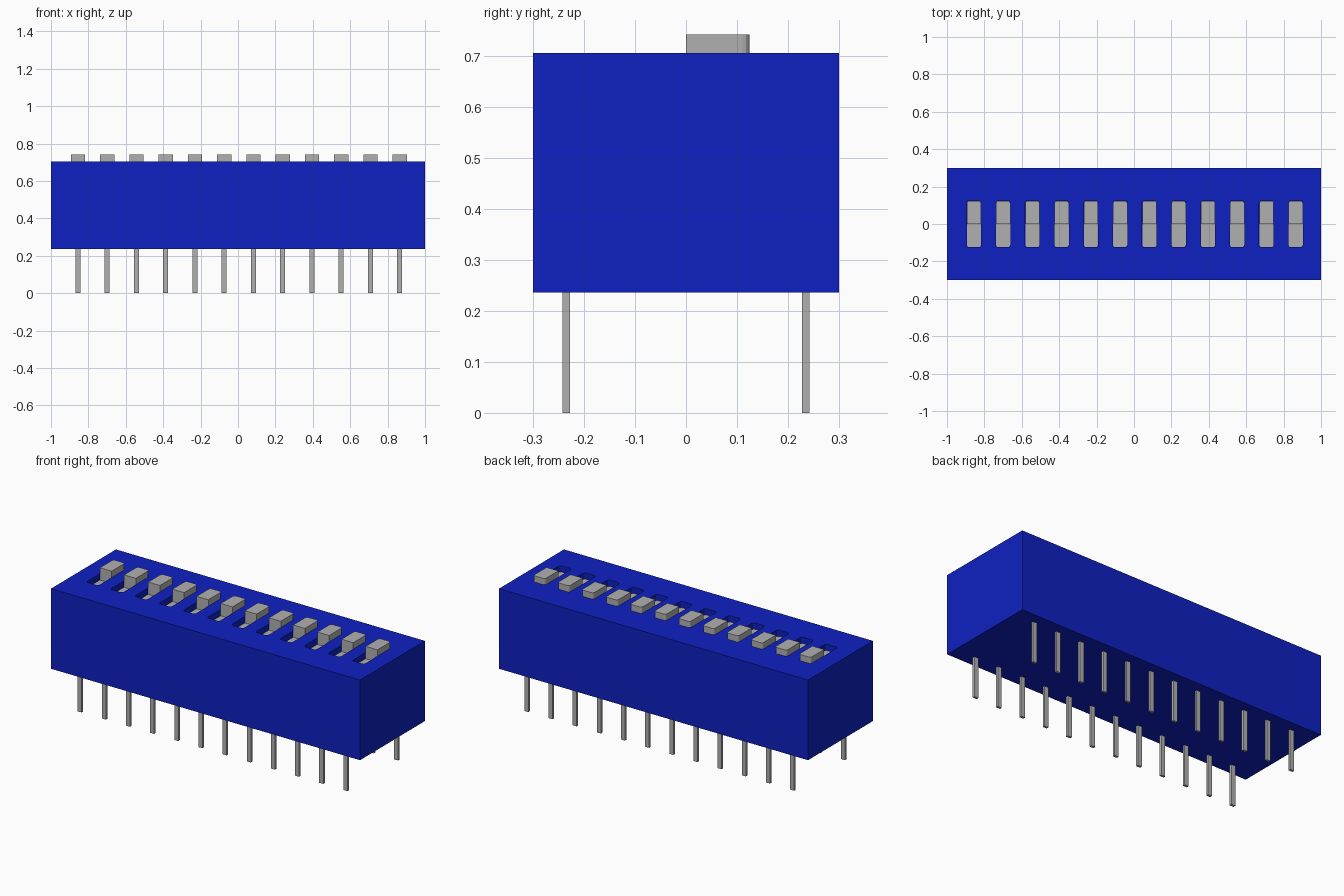
import bpy
import bmesh

if "Cube" in bpy.data.objects:
    bpy.data.objects.remove(bpy.data.objects["Cube"], do_unlink=True)

COUNT = 12
PITCH = 0.1564
FIRST_X = -0.856
BODY_BOTTOM, BODY_TOP = 0.236, 0.705
POCKET_FLOOR = 0.665
KNOB_TOP = 0.741
SLOT_W, SLOT_HALF = 0.078, 0.125


def material(name, rgb):
    mat = bpy.data.materials.new(name)
    mat.use_nodes = True
    mat.diffuse_color = (*rgb, 1)
    mat.node_tree.nodes["Principled BSDF"].inputs["Base Color"].default_value = (*rgb, 1)
    return mat


blue = material("blue plastic", (0.0045, 0.015, 0.54))
grey = material("light grey", (0.434, 0.434, 0.434))


def add_box(bm, x, y, z, radius=0.0, round_rule=lambda v: True):
    """Box from (min, max) ranges, with chosen upright edges rounded."""
    verts = bmesh.ops.create_cube(bm, size=1)["verts"]
    for v in verts:
        for i, (lo, hi) in enumerate((x, y, z)):
            v.co[i] = lo if v.co[i] < 0 else hi
    if radius:
        edges = {e for v in verts for e in v.link_edges
                 if abs(e.verts[0].co.z - e.verts[1].co.z) > 1e-5
                 and round_rule(e.verts[0].co)}
        bmesh.ops.bevel(bm, geom=list(edges), offset=radius, segments=3,
                        profile=0.5, affect='EDGES')


def make_object(name, bm, mat):
    bmesh.ops.recalc_face_normals(bm, faces=bm.faces)
    mesh = bpy.data.meshes.new(name)
    bm.to_mesh(mesh)
    bm.free()
    mesh.materials.append(mat)
    obj = bpy.data.objects.new(name, mesh)
    bpy.context.collection.objects.link(obj)
    return obj


centres = [FIRST_X + i * PITCH for i in range(COUNT)]

# Housing block
bm = bmesh.new()
add_box(bm, (-1, 1), (-0.3, 0.3), (BODY_BOTTOM, BODY_TOP))
housing = make_object("housing", bm, blue)

# Row of rounded pockets cut into the top
bm = bmesh.new()
for cx in centres:
    add_box(bm, (cx - SLOT_W / 2, cx + SLOT_W / 2), (-SLOT_HALF, SLOT_HALF),
            (POCKET_FLOOR, BODY_TOP + 0.1), 0.014)
cutter = make_object("slot_cutter", bm, blue)
cutter.hide_render = True
cut = housing.modifiers.new("slots", 'BOOLEAN')
cut.operation = 'DIFFERENCE'
cut.solver = 'EXACT'
cut.object = cutter
bpy.context.view_layer.objects.active = housing
bpy.ops.object.modifier_apply(modifier=cut.name)
bpy.data.objects.remove(cutter, do_unlink=True)

for i, cx in enumerate(centres, 1):
    # Slider: flat base in the pocket and a raised knob at the back
    half = SLOT_W / 2 - 0.001
    end = SLOT_HALF - 0.001
    bm = bmesh.new()
    add_box(bm, (cx - half, cx + half), (-end, end),
            (POCKET_FLOOR - 0.004, POCKET_FLOOR + 0.004), 0.013)
    add_box(bm, (cx - half, cx + half), (0, end),
            (POCKET_FLOOR, KNOB_TOP), 0.013, lambda co: co.y > 0.05)
    make_object(f"slider_{i}", bm, grey)

    # Front and back contact pins
    for side, sy in (("front", -1), ("back", 1)):
        bm = bmesh.new()
        y = sy * 0.2345
        add_box(bm, (cx - 0.013, cx + 0.013), (y - 0.007, y + 0.007),
                (0, BODY_BOTTOM + 0.01))
        make_object(f"pin_{side}_{i}", bm, grey)
